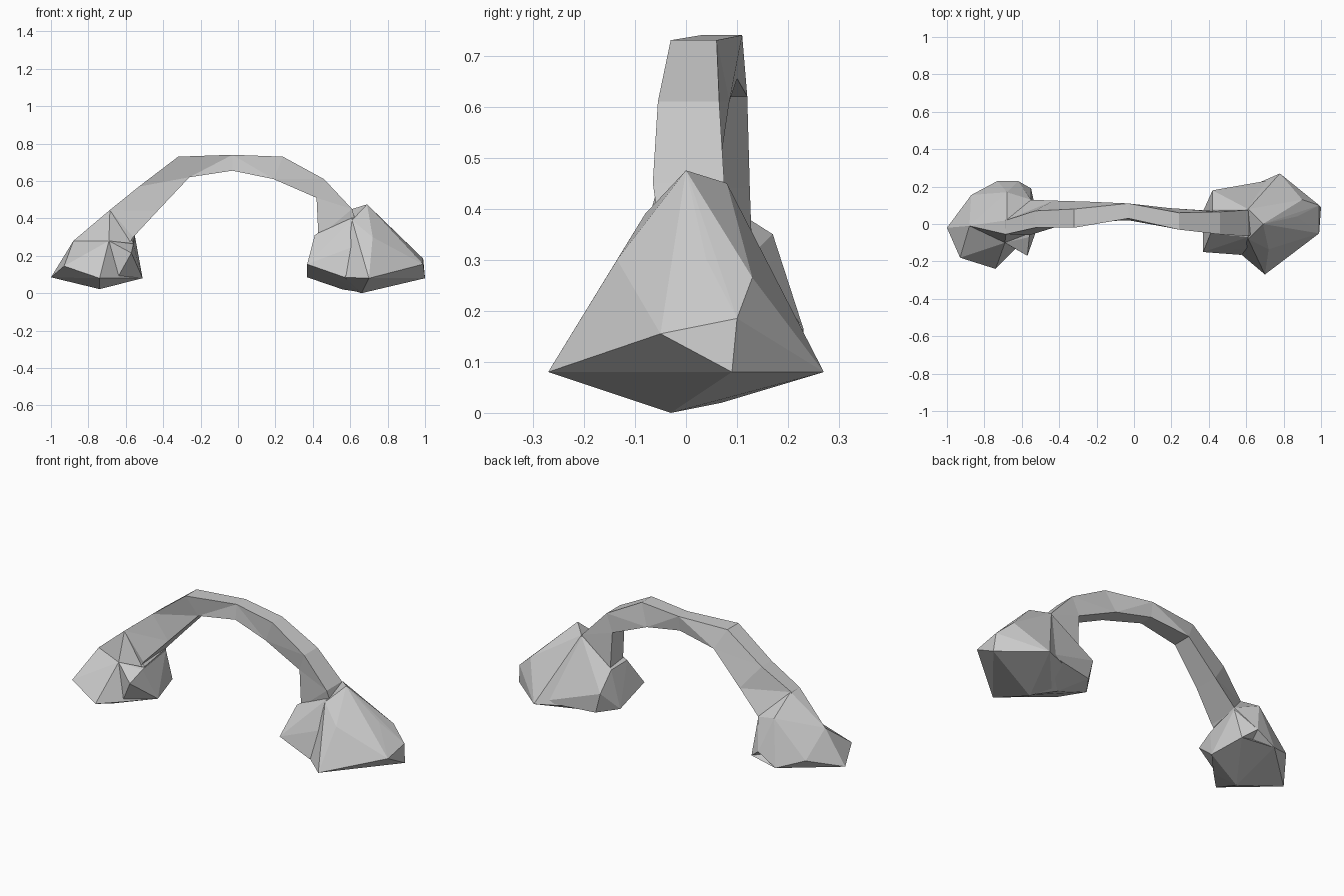
import bpy, bmesh


def finish(bm, name):
    bmesh.ops.recalc_face_normals(bm, faces=bm.faces)
    me = bpy.data.meshes.new(name)
    bm.to_mesh(me)
    bm.free()
    ob = bpy.data.objects.new(name, me)
    bpy.context.collection.objects.link(ob)
    return ob


def boulder(name, pts):
    """Faceted rock: convex hull around a few corner points."""
    bm = bmesh.new()
    vs = [bm.verts.new(p) for p in pts]
    bmesh.ops.convex_hull(bm, input=vs)
    loose = [v for v in bm.verts if not v.link_faces]
    bmesh.ops.delete(bm, geom=loose, context='VERTS')
    return finish(bm, name)


def span(name, sections):
    """Loft four-sided sections: outer x,z / inner x,z / outer y pair / inner y pair."""
    bm = bmesh.new()
    rings = []
    for xo, zo, xi, zi, a, b, c, d in sections:
        rings.append([bm.verts.new(p) for p in
                      ((xo, a, zo), (xo, b, zo), (xi, d, zi), (xi, c, zi))])
    for r, s in zip(rings, rings[1:]):
        for i in range(4):
            j = (i + 1) % 4
            bm.faces.new((r[i], r[j], s[j], s[i]))
    bm.faces.new(rings[0])
    bm.faces.new(rings[-1][::-1])
    bmesh.ops.triangulate(bm, faces=bm.faces[:])
    return finish(bm, name)


# Curved stone span
arch = span("rock_arch", [
    (-.76, .20, -.66, .15, -.02, .06, -.04, .10),
    (-.685, .445, -.56, .30, -.055, .02, -.06, .13),
    (-.53, .57, -.43, .44, -.02, .07, -.02, .125),
    (-.32, .73, -.26, .62, -.02, .08, .01, .12),
    (-.03, .74, -.03, .655, .03, .11, .02, .10),
    (.24, .73, .19, .61, -.03, .06, -.02, .085),
    (.46, .61, .42, .51, -.055, .065, -.04, .07),
    (.61, .45, .43, .30, -.065, .075, -.04, .075),
    (.66, .28, .48, .15, -.04, .05, -.04, .06),
])

# Left footing: neck that flares into the span, then the base
left_neck = boulder("left_neck", [
    (-.685, -.055, .445), (-.68, .02, .445), (-.68, .17, .35), (-.62, .23, .165),
    (-.73, .23, .10), (-.87, .155, .15), (-.88, -.01, .28), (-.69, -.10, .28),
    (-.55, .13, .31), (-.56, -.05, .27), (-.60, 0, .10)])
left_foot = boulder("left_foot", [
    (-1, -.02, .085), (-.93, -.18, .145), (-.74, -.24, .08), (-.64, -.14, .08),
    (-.87, .155, .15), (-.73, .23, .10), (-.55, .19, .11), (-.74, -.08, .022),
    (-.69, -.10, .28), (-.88, -.01, .28), (-.51, 0, .08), (-.62, .10, .20)])
left_spur = boulder("left_foot_inner", [
    (-.51, .0, .08), (-.57, -.17, .215), (-.55, .19, .11), (-.62, .23, .165),
    (-.56, -.07, .26), (-.55, .13, .30), (-.69, -.10, .28), (-.64, -.13, .09),
    (-.70, .10, .12)])

# Right footing, inner and outer boulders
right_inner = boulder("right_foot_inner", [
    (.37, -.15, .155), (.57, -.165, .085), (.37, .07, .085),
    (.42, .18, .20), (.45, .18, .085), (.66, -.03, .005), (.56, .07, .02),
    (.41, -.05, .31), (.42, .08, .30), (.61, -.07, .40), (.61, .08, .445),
    (.72, .18, .19), (.76, .24, .09), (.70, -.12, .28)])
right_outer = boulder("right_foot_outer", [
    (.70, -.27, .08), (1, .09, .08), (.78, .27, .08), (.57, -.16, .085),
    (.66, -.03, 0), (.60, .07, .02), (.99, -.05, .155), (.99, .10, .185),
    (.72, -.135, .30), (.61, -.08, .39), (.69, 0, .475), (.61, .08, .45),
    (.74, .03, .40), (.74, -.07, .345), (.87, .04, .30), (.90, .13, .265),
    (.72, .18, .19), (.62, .20, .085)])

# Merge everything into one stone
bpy.context.view_layer.objects.active = arch
for part in (left_neck, left_foot, left_spur, right_inner, right_outer):
    m = arch.modifiers.new("union", 'BOOLEAN')
    m.operation = 'UNION'
    m.solver = 'EXACT'
    m.object = part
    bpy.ops.object.modifier_apply(modifier=m.name)
    bpy.data.objects.remove(part)
